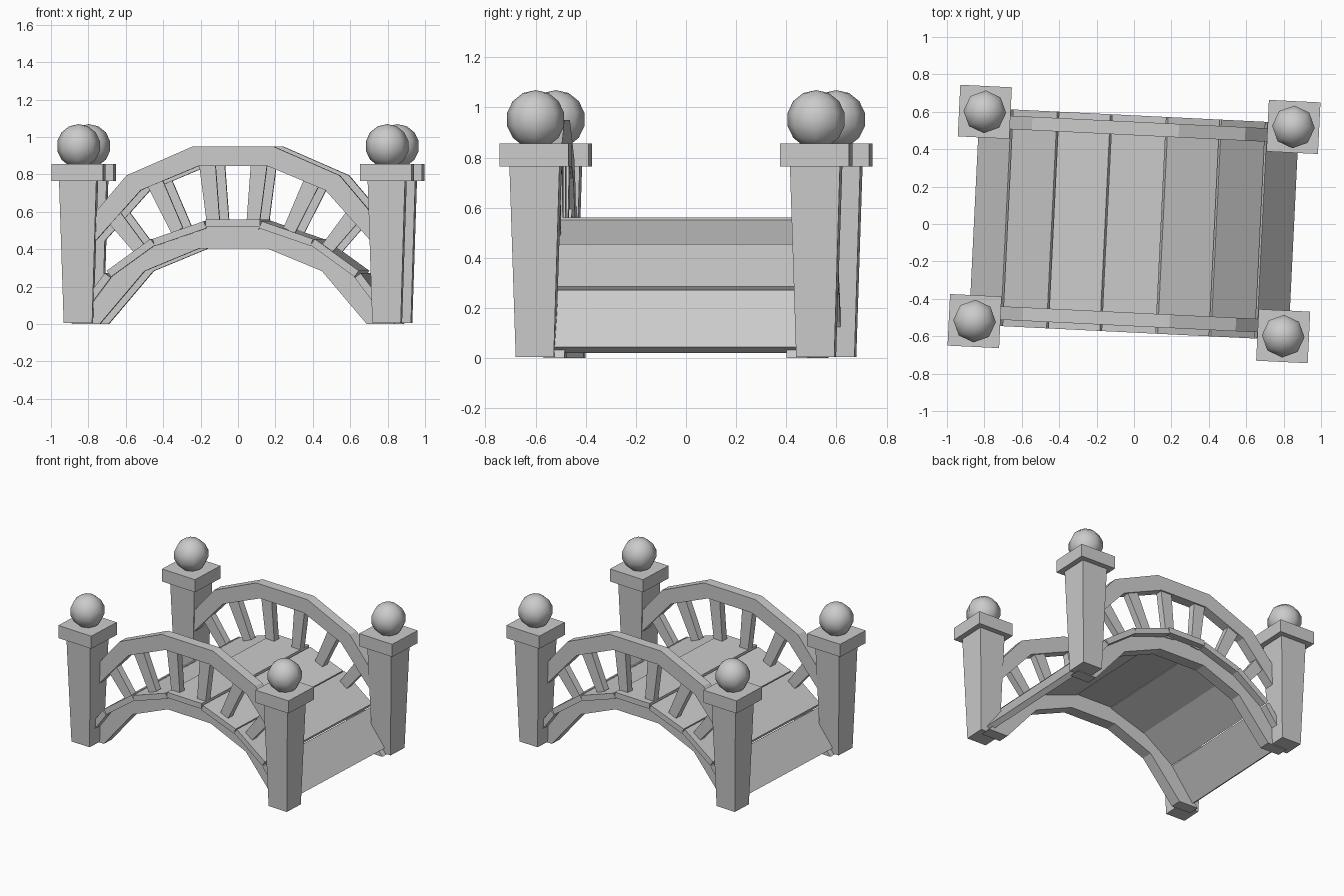
import bpy, bmesh
from math import radians, hypot
from mathutils import Matrix, Vector

if "Cube" in bpy.data.objects:
    bpy.data.objects.remove(bpy.data.objects["Cube"])

TURN = Matrix.Rotation(radians(-2.8), 4, 'Z')   # whole bridge sits slightly turned


def finish(name, bm):
    bmesh.ops.recalc_face_normals(bm, faces=bm.faces)
    mesh = bpy.data.meshes.new(name)
    bm.to_mesh(mesh)
    bm.free()
    mesh.transform(TURN)
    obj = bpy.data.objects.new(name, mesh)
    bpy.context.collection.objects.link(obj)
    return obj


def extrude_xz(name, outline, y0, y1):
    """Solid from an x-z outline spanning y0..y1."""
    bm = bmesh.new()
    face = bm.faces.new([bm.verts.new((x, y0, z)) for x, z in outline])
    ext = bmesh.ops.extrude_face_region(bm, geom=[face])
    verts = [v for v in ext["geom"] if isinstance(v, bmesh.types.BMVert)]
    bmesh.ops.translate(bm, verts=verts, vec=(0, y1 - y0, 0))
    return finish(name, bm)


def tapered_box(name, x, y, z0, z1, r0, r1):
    """Square block, half width r0 at the bottom and r1 at the top."""
    bm = bmesh.new()
    bmesh.ops.create_cube(bm, size=2)
    for v in bm.verts:
        r, z = (r1, z1) if v.co.z > 0 else (r0, z0)
        v.co = (x + v.co.x * r, y + v.co.y * r, z)
    return finish(name, bm)


def arch(name, outer, inner, y, half):
    """Symmetric arch from right-hand outer and inner paths (crown to foot)."""
    pts = [(-x, z) for x, z in reversed(outer)] + outer
    pts += list(reversed(inner)) + [(-x, z) for x, z in inner]
    return extrude_xz(name, pts, y - half, y + half)


def slat(name, a, b, wa, wb, y0, y1, centred=True):
    """Bar from a to b in x-z; widths wa, wb, centred or hung below the line."""
    a, b = Vector(a), Vector(b)
    d = (b - a).normalized()
    n = Vector((-d.y, d.x))
    if n.y < 0:
        n = -n
    if centred:
        pts = [a + n * wa / 2, b + n * wb / 2, b - n * wb / 2, a - n * wa / 2]
    else:
        pts = [a, b, b - n * wb, a - n * wa]
    return extrude_xz(name, pts, y0, y1)


# four corner posts with caps and ball finials
for sx in (-1, 1):
    for sy in (-1, 1):
        x, y = sx * 0.826, sy * 0.56
        tapered_box("post", x, y, 0.005, 0.77, 0.076, 0.1)
        tapered_box("post_cap", x, y, 0.765, 0.857, 0.138, 0.138)
        bm = bmesh.new()
        bmesh.ops.create_uvsphere(bm, u_segments=8, v_segments=7, radius=0.117)
        bmesh.ops.translate(bm, verts=bm.verts, vec=(x, y, 0.952))
        for f in bm.faces:
            f.smooth = True
        finish("post_ball", bm)

# side beams, handrails and balusters
balusters = [((0.14, 0.87), (0.103, 0.51)),
             ((0.43, 0.78), (0.30, 0.50)),
             ((0.66, 0.60), (0.50, 0.40))]
for sy in (-1, 1):
    arch("side_beam",
         [(0.203, 0.52), (0.544, 0.378), (0.866, 0.0)],
         [(0.18, 0.405), (0.475, 0.283), (0.715, 0.0)], sy * 0.485, 0.042)
    y = sy * 0.51
    arch("handrail",
         [(0.215, 0.95), (0.57, 0.795), (0.79, 0.535)],
         [(0.185, 0.845), (0.495, 0.715), (0.79, 0.385)], y, 0.036)
    for (tx, tz), (bx, bz) in balusters:
        for sx in (-1, 1):
            slat("baluster", (sx * tx, tz), (sx * bx, bz), 0.088, 0.068,
                 y - 0.025, y + 0.025)

# deck planks following the arch
slat("deck_plank", (-0.145, 0.56), (0.145, 0.56), 0.04, 0.04, -0.58, 0.58, False)
for a, b in [((0.155, 0.55), (0.43, 0.455)),
             ((0.44, 0.455), (0.675, 0.285)),
             ((0.685, 0.272), (0.855, 0.045))]:
    for sx in (-1, 1):
        slat("deck_plank", (sx * a[0], a[1]), (sx * b[0], b[1]), 0.04, 0.04,
             -0.58, 0.58, False)
